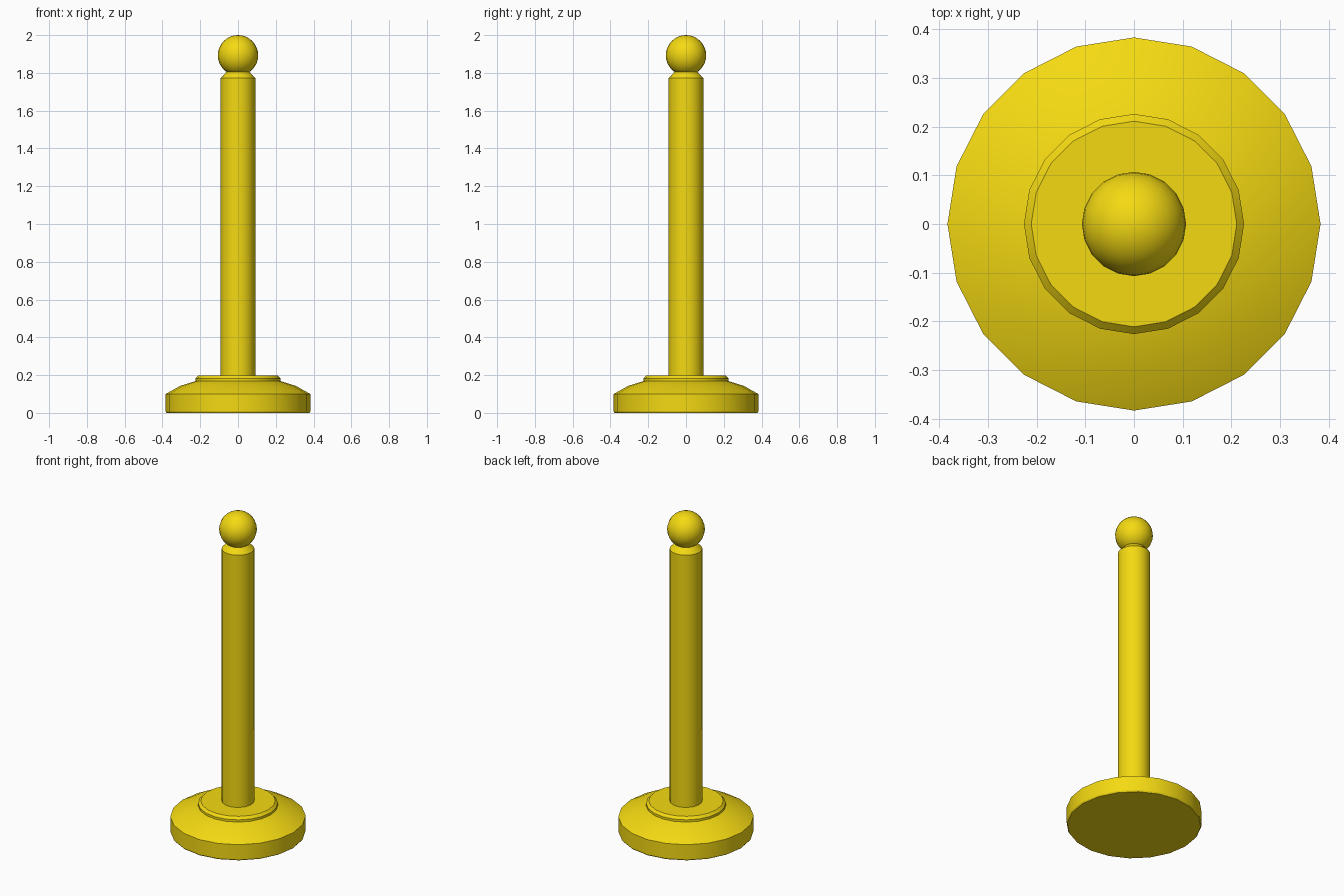
import bpy, bmesh, math

if "Cube" in bpy.data.objects:
    bpy.data.objects.remove(bpy.data.objects["Cube"])

SIDES = 20
yellow = bpy.data.materials.new("yellow_paint")
yellow.diffuse_color = (0.91, 0.70, 0.006, 1)
yellow.use_nodes = True
yellow.node_tree.nodes["Principled BSDF"].inputs["Base Color"].default_value = yellow.diffuse_color


def finish(obj, angle):
    obj.data.materials.append(yellow)
    bpy.ops.object.select_all(action='DESELECT')
    obj.select_set(True)
    bpy.context.view_layer.objects.active = obj
    bpy.ops.object.shade_smooth_by_angle(angle=math.radians(angle))


def lathe(name, profile, angle=25):
    """Revolve (radius, z) points around z and cap both ends."""
    bm = bmesh.new()
    rings = []
    for r, z in profile:
        rings.append([bm.verts.new((r * math.cos(a), r * math.sin(a), z))
                      for a in (2 * math.pi * i / SIDES for i in range(SIDES))])
    for low, high in zip(rings, rings[1:]):
        for i in range(SIDES):
            j = (i + 1) % SIDES
            bm.faces.new((low[i], low[j], high[j], high[i]))
    bm.faces.new(rings[0][::-1])
    bm.faces.new(rings[-1])
    mesh = bpy.data.meshes.new(name)
    bm.to_mesh(mesh)
    bm.free()
    obj = bpy.data.objects.new(name, mesh)
    bpy.context.collection.objects.link(obj)
    finish(obj, angle)


# Domed foot with a raised collar
lathe("base", [(0.378, 0), (0.383, 0.008), (0.383, 0.1), (0.306, 0.143),
               (0.226, 0.168), (0.226, 0.182), (0.211, 0.197)])

# Post with chamfered top
lathe("post", [(0.092, 0.19), (0.092, 1.772), (0.06, 1.806)])

# Ball finial
bpy.ops.mesh.primitive_uv_sphere_add(segments=SIDES, ring_count=16,
                                     radius=0.107, location=(0, 0, 1.893))
ball = bpy.context.object
ball.name = "ball_finial"
finish(ball, 40)
